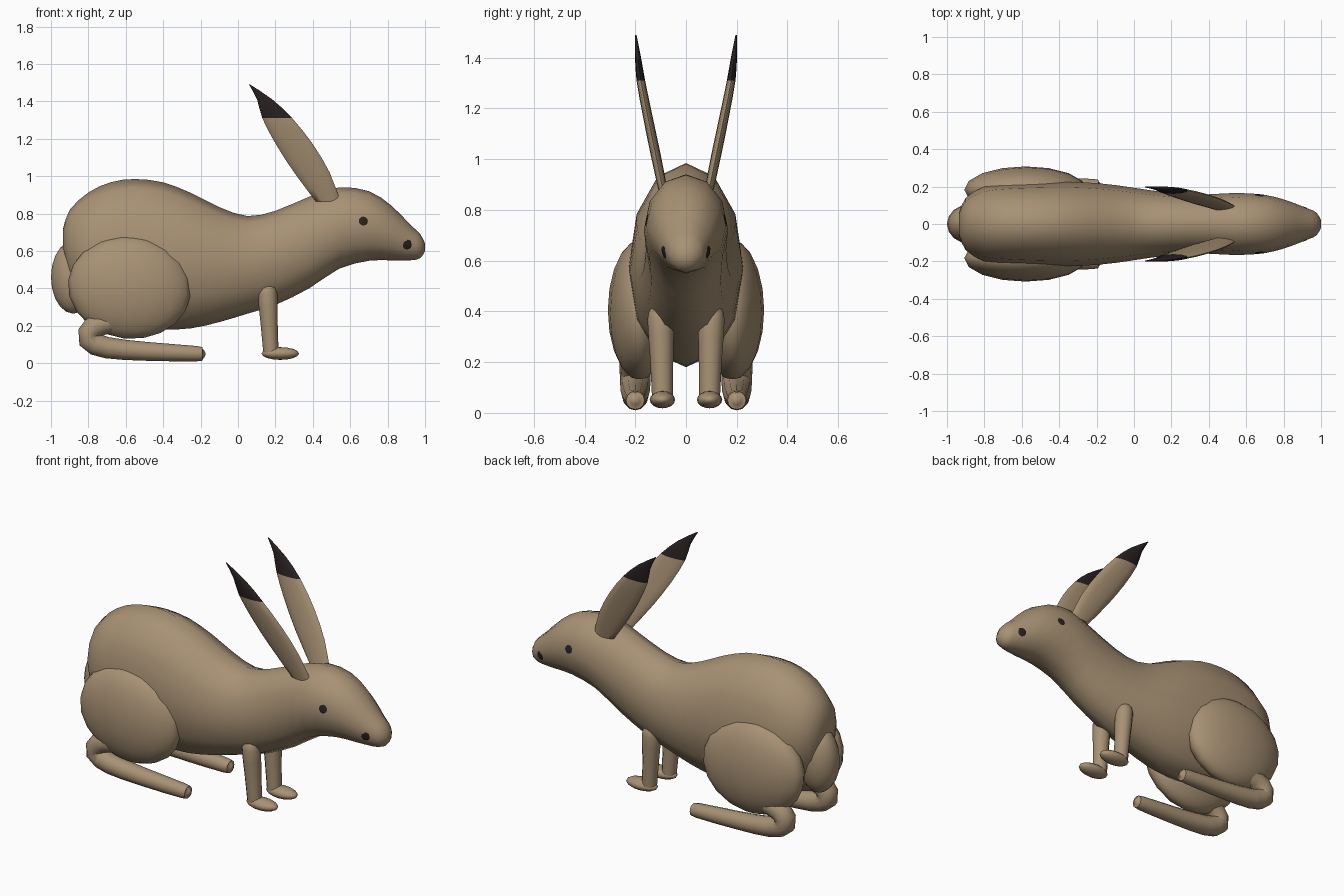
import bpy, bmesh, math
from mathutils import Vector
from mathutils.bvhtree import BVHTree

if "Cube" in bpy.data.objects:
    bpy.data.objects.remove(bpy.data.objects["Cube"])


def material(name, rgb):
    m = bpy.data.materials.new(name)
    m.diffuse_color = (*rgb, 1)
    m.use_nodes = True
    m.node_tree.nodes["Principled BSDF"].inputs["Base Color"].default_value = m.diffuse_color
    return m


FUR = material("tan fur", (0.39, 0.285, 0.175))
DARK = material("dark brown", (0.022, 0.015, 0.015))


def refine(stations, steps=2):
    """Catmull-Rom subdivision of a list of equal-length tuples."""
    s, out = stations, []
    for i in range(len(s) - 1):
        quad = zip(s[max(i - 1, 0)], s[i], s[i + 1], s[min(i + 2, len(s) - 1)])
        quad = list(quad)
        for k in range(steps):
            t = k / steps
            out.append(tuple(
                b + 0.5 * t * (c - a + t * (2*a - 5*b + 4*c - d + t * (3*b - a - 3*c + d)))
                for a, b, c, d in quad))
    return out + [s[-1]]


def ring(centre, u, v, n):
    return [centre + u * math.cos(2 * math.pi * k / n) + v * math.sin(2 * math.pi * k / n)
            for k in range(n)]


def finish(name, bm, mats=(FUR,), angle=60):
    bmesh.ops.recalc_face_normals(bm, faces=bm.faces)
    me = bpy.data.meshes.new(name)
    bm.to_mesh(me)
    bm.free()
    ob = bpy.data.objects.new(name, me)
    bpy.context.collection.objects.link(ob)
    for m in mats:
        me.materials.append(m)
    bpy.ops.object.select_all(action='DESELECT')
    ob.select_set(True)
    bpy.context.view_layer.objects.active = ob
    bpy.ops.object.shade_smooth_by_angle(angle=math.radians(angle))
    return ob


def loft(rings):
    bm = bmesh.new()
    rows = [[bm.verts.new(p) for p in r] for r in rings]
    n = len(rows[0])
    for a, b in zip(rows, rows[1:]):
        for k in range(n):
            bm.faces.new((a[k], a[(k + 1) % n], b[(k + 1) % n], b[k]))
    bm.faces.new(rows[0])
    bm.faces.new(rows[-1])
    return bm


def tube(name, path, n=12):
    """Round limb along (x, y, z, radius) stations, bending in the xz plane."""
    path = refine(path)
    pts = [Vector(p[:3]) for p in path]
    rings = []
    for i, p in enumerate(path):
        t = (pts[min(i + 1, len(pts) - 1)] - pts[max(i - 1, 0)]).normalized()
        side = Vector((0, 1, 0))
        up = t.cross(side).normalized()
        r = max(p[3], 0.004)
        rings.append(ring(pts[i], side * r, up * r, n))
    return finish(name, loft(rings))


def ellipsoid(name, loc, size, tilt=0, seg=16, rings=10, mat=FUR):
    bm = bmesh.new()
    bmesh.ops.create_uvsphere(bm, u_segments=seg, v_segments=rings, radius=1)
    ob = finish(name, bm, (mat,))
    ob.location, ob.scale, ob.rotation_euler = loc, size, (0, tilt, 0)
    return ob


# Body, neck and head: (x, top, bottom, half width)
profile = [
    (-0.935, 0.72, 0.60, 0.06), (-0.90, 0.82, 0.43, 0.14), (-0.80, 0.913, 0.29, 0.20),
    (-0.68, 0.968, 0.22, 0.217), (-0.55, 0.985, 0.19, 0.223), (-0.40, 0.967, 0.18, 0.226),
    (-0.25, 0.91, 0.187, 0.222), (-0.10, 0.835, 0.22, 0.208), (0.05, 0.787, 0.265, 0.186),
    (0.20, 0.815, 0.312, 0.167), (0.38, 0.89, 0.40, 0.158), (0.54, 0.94, 0.505, 0.166),
    (0.70, 0.92, 0.548, 0.156), (0.82, 0.843, 0.55, 0.125), (0.92, 0.742, 0.55, 0.086),
    (0.975, 0.69, 0.562, 0.062), (1.0, 0.64, 0.60, 0.02)]
bm = loft([ring(Vector((x, 0, (t + b) / 2)), Vector((0, 0, (t - b) / 2)), Vector((0, w, 0)), 12)
           for x, t, b, w in refine(profile)])
bm.normal_update()
surface = BVHTree.FromBMesh(bm)
finish("body", bm)

# Tail
ellipsoid("tail", (-0.88, 0, 0.46), (0.12, 0.105, 0.195), 0, 16, 10)

for s, label in ((-1, "near"), (1, "far")):
    # Hind leg: thigh, hock and long foot
    ellipsoid(label + "_thigh", (-0.58, s * 0.183, 0.405), (0.33, 0.125, 0.274), 0.12)
    y = s * 0.2
    tube(label + "_hind_foot", [
        (-0.50, y, 0.27, 0.055), (-0.66, y, 0.225, 0.058), (-0.77, y, 0.195, 0.062),
        (-0.795, y, 0.125, 0.06), (-0.70, y, 0.083, 0.057), (-0.48, y, 0.063, 0.05),
        (-0.22, y, 0.051, 0.041), (-0.19, y, 0.05, 0.03), (-0.175, y, 0.05, 0.008)])

    # Front leg and paw
    tube(label + "_front_leg", [
        (0.157, s * 0.1, 0.43, 0.012), (0.157, s * 0.1, 0.415, 0.036),
        (0.158, s * 0.1, 0.37, 0.052), (0.166, s * 0.096, 0.22, 0.046),
        (0.176, s * 0.093, 0.06, 0.041)])
    ellipsoid(label + "_front_paw", (0.226, s * 0.093, 0.052), (0.1, 0.05, 0.034), 0, 16, 8)

    # Ear, dark above the tip line: (centre x, y, z, half width, half thickness)
    ear = [(0.482, 0.088, 0.865, 0.066, 0.018), (0.395, 0.12, 1.02, 0.095, 0.02),
           (0.302, 0.151, 1.17, 0.099, 0.019), (0.21, 0.178, 1.31, 0.08, 0.017),
           (0.143, 0.19, 1.41, 0.041, 0.011), (0.062, 0.198, 1.49, 0.003, 0.003)]
    bm = loft([ring(Vector((x, s * yy, z)), Vector((w, 0, 0)), Vector((0, th, 0)), 12)
               for x, yy, z, w, th in refine(ear)])
    for f in bm.faces:
        f.material_index = int(f.calc_center_median().z > 1.31)
    finish(label + "_ear", bm, (FUR, DARK))

    # Eye and nostril: thin plates laid on the head surface
    for part, x, z in (("eye", 0.67, 0.76), ("nostril", 0.905, 0.632)):
        hit, normal, _, _ = surface.ray_cast(Vector((x, s, z)), Vector((0, -s, 0)))
        ob = ellipsoid(f"{label}_{part}", hit + normal * 0.002, (0.027, 0.027, 0.006), 0, 12, 6, DARK)
        ob.rotation_euler = normal.to_track_quat('Z', 'Y').to_euler()
